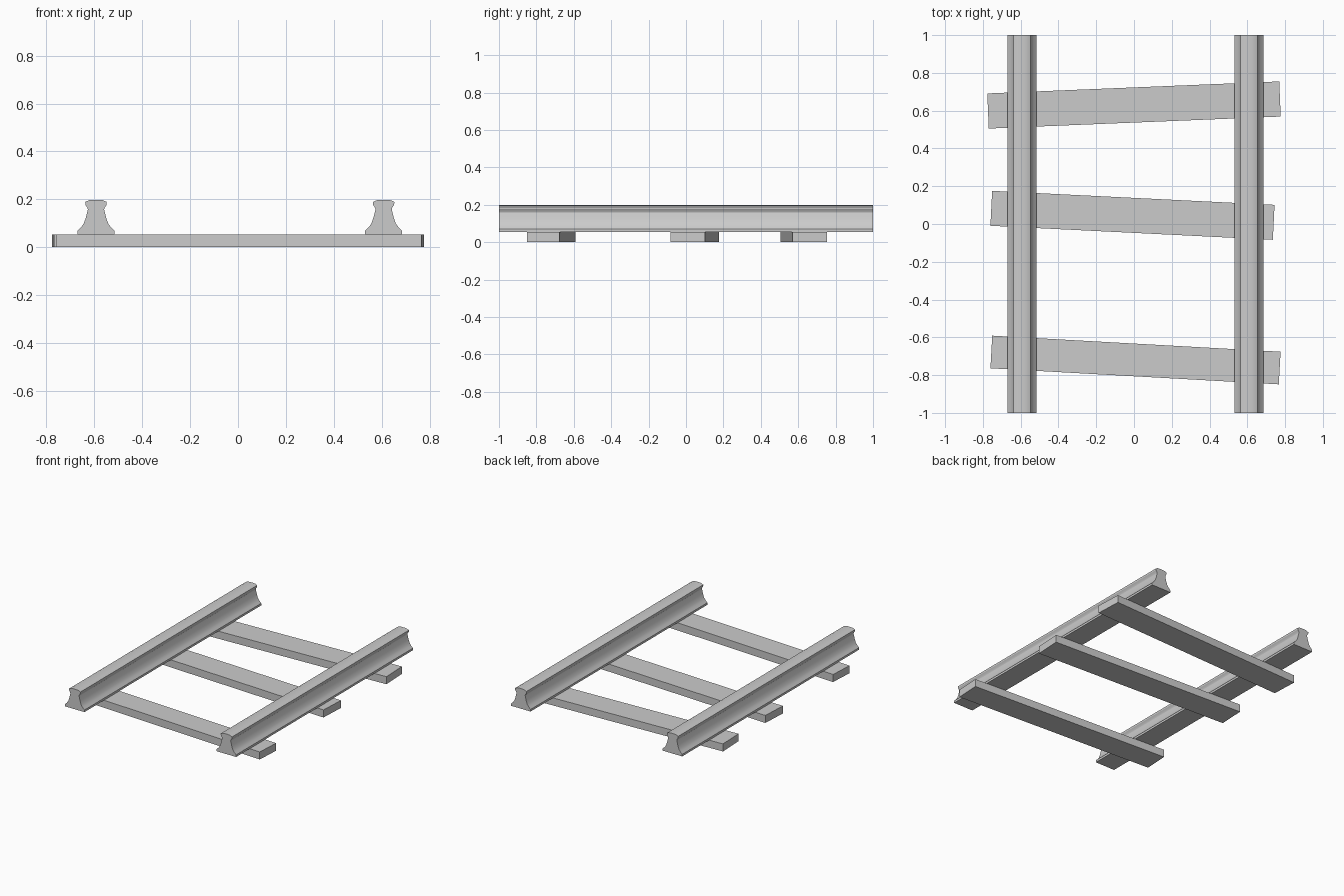
import bpy, bmesh, math
from mathutils import Matrix

if "Cube" in bpy.data.objects:
    bpy.data.objects.remove(bpy.data.objects["Cube"])


def finish(bm, name):
    bmesh.ops.recalc_face_normals(bm, faces=bm.faces)
    mesh = bpy.data.meshes.new(name)
    bm.to_mesh(mesh)
    bm.free()
    obj = bpy.data.objects.new(name, mesh)
    bpy.context.collection.objects.link(obj)
    return obj


# Half of the rail cross-section (x, z): foot, web, head
HALF = [(0.077, 0.054), (0.077, 0.069), (0.062, 0.084), (0.051, 0.099),
        (0.042, 0.125), (0.034, 0.158), (0.036, 0.165), (0.044, 0.177),
        (0.045, 0.189), (0.030, 0.196), (0.012, 0.198)]
PROFILE = HALF + [(-x, z) for x, z in reversed(HALF)]


def rail(name, cx):
    bm = bmesh.new()
    face = bm.faces.new([bm.verts.new((cx + x, -1, z)) for x, z in PROFILE])
    ext = bmesh.ops.extrude_face_region(bm, geom=[face], use_keep_orig=True)
    verts = [g for g in ext["geom"] if isinstance(g, bmesh.types.BMVert)]
    bmesh.ops.translate(bm, verts=verts, vec=(0, 2, 0))
    obj = finish(bm, name)
    bpy.ops.object.select_all(action='DESELECT')
    obj.select_set(True)
    bpy.context.view_layer.objects.active = obj
    bpy.ops.object.shade_smooth_by_angle(angle=math.radians(25))


def sleeper(name, x, y, length, width, angle, height=0.054):
    bm = bmesh.new()
    bmesh.ops.create_cube(bm, size=1, matrix=(
        Matrix.Translation((x, y, height / 2)) @ Matrix.Rotation(angle, 4, 'Z')
        @ Matrix.Diagonal((length, width, height, 1))))
    finish(bm, name)


# Two steel rails
rail("left_rail", -0.593)
rail("right_rail", 0.608)

# Three slightly crooked sleepers
sleeper("back_sleeper", 0.0, 0.63, 1.547, 0.186, 0.041)
sleeper("middle_sleeper", -0.008, 0.046, 1.497, 0.185, -0.0495)
sleeper("front_sleeper", 0.008, -0.72, 1.529, 0.173, -0.0555)
